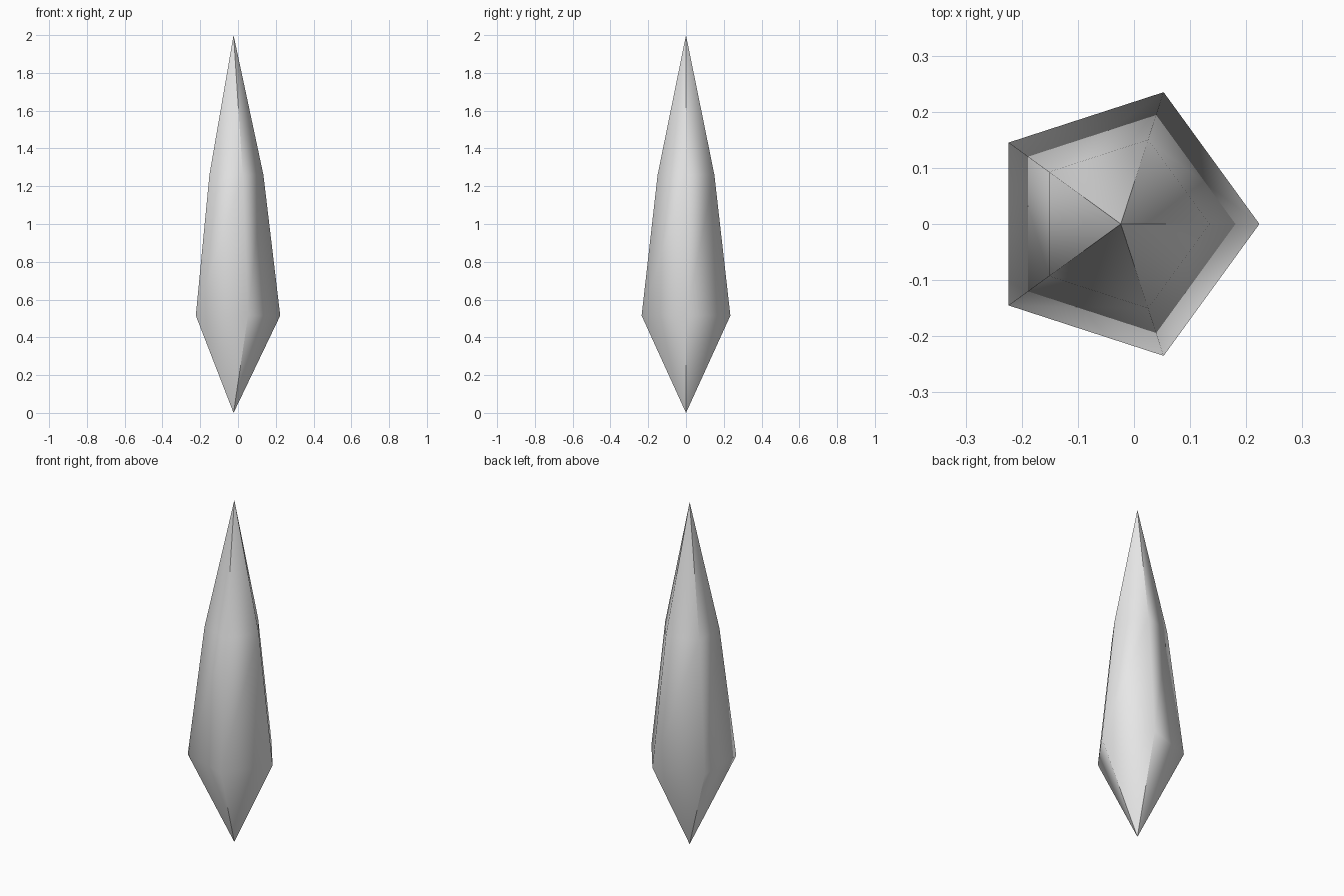
import bpy
import bmesh
from math import cos, sin, tau

cube = bpy.data.objects.get("Cube")
if cube:
    bpy.data.objects.remove(cube, do_unlink=True)

SIDES = 5
CENTRE_X = -0.0235
TIP_Z, BASE_Z = 2.0, 0.0
RINGS = [(0.247, 0.515), (0.158, 1.26)]  # radius, height

# Plain grey crystal material
grey = bpy.data.materials.new("crystal_grey")
grey.use_nodes = True
colour = (0.8, 0.8, 0.8, 1.0)
grey.diffuse_color = colour
grey.node_tree.nodes["Principled BSDF"].inputs["Base Color"].default_value = colour

bm = bmesh.new()


def ring(radius, z):
    return [bm.verts.new((CENTRE_X + radius * cos(tau * i / SIDES),
                          radius * sin(tau * i / SIDES), z))
            for i in range(SIDES)]


# Body: pentagonal rings, with a separate point vertex for each end facet
# so the shading is creased at both points and soft around the body
lower, upper = [ring(r, z) for r, z in RINGS]
for i in range(SIDES):
    j = (i + 1) % SIDES
    base = bm.verts.new((CENTRE_X, 0, BASE_Z))
    tip = bm.verts.new((CENTRE_X, 0, TIP_Z))
    bm.faces.new((base, lower[j], lower[i]))
    bm.faces.new((lower[i], lower[j], upper[j], upper[i]))
    bm.faces.new((upper[i], upper[j], tip))

for face in bm.faces:
    face.smooth = True

mesh = bpy.data.meshes.new("crystal_shard")
bm.to_mesh(mesh)
bm.free()
mesh.materials.append(grey)
crystal = bpy.data.objects.new("crystal_shard", mesh)
bpy.context.collection.objects.link(crystal)
